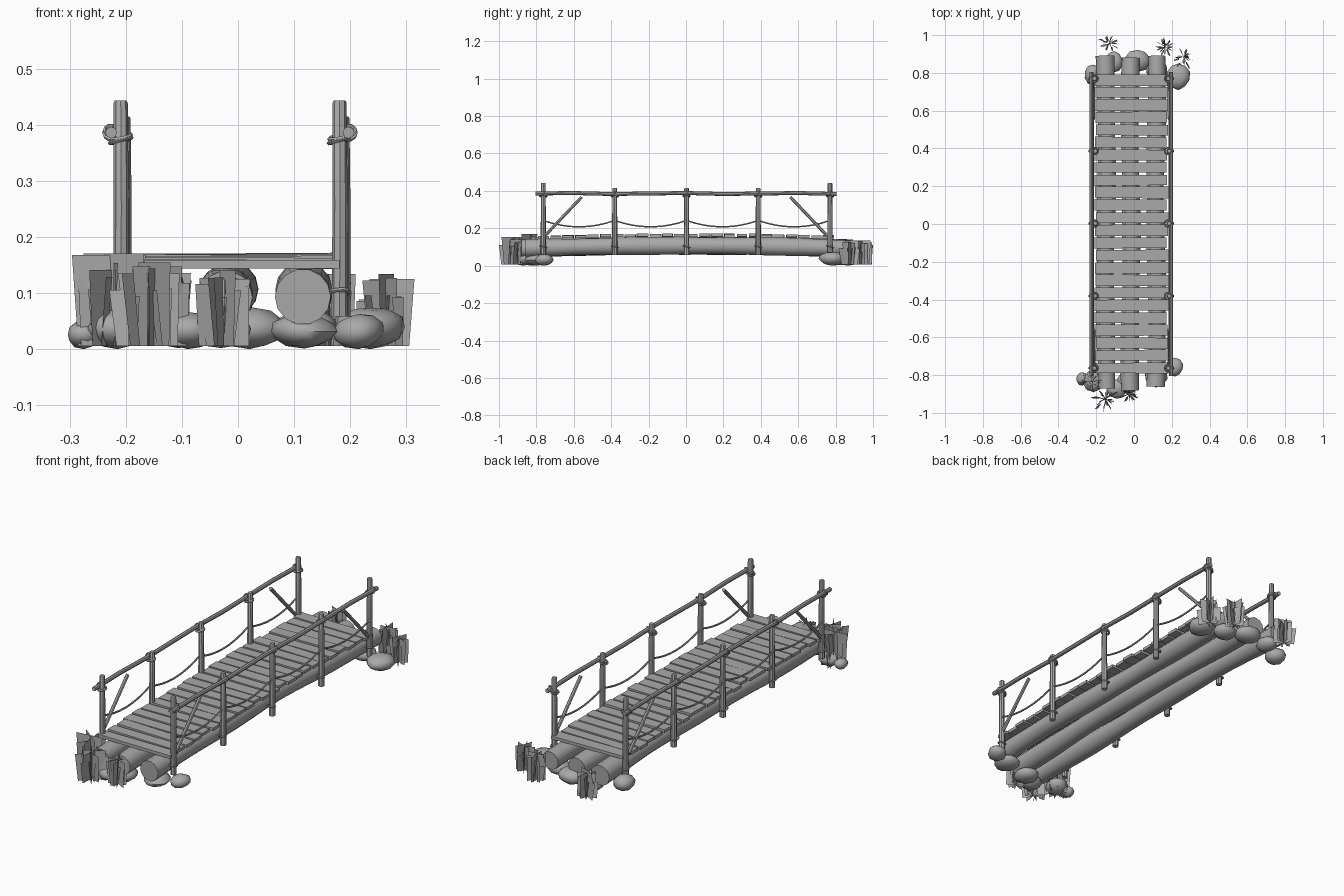
import bpy, bmesh, math, random
from mathutils import Vector, Matrix, noise

if "Cube" in bpy.data.objects:
    bpy.data.objects.remove(bpy.data.objects["Cube"])

random.seed(7)
mat = bpy.data.materials.new("weathered grey")
mat.diffuse_color = (0.4, 0.4, 0.4, 1)
mat.use_nodes = True
mat.node_tree.nodes["Principled BSDF"].inputs["Base Color"].default_value = mat.diffuse_color


def finish(name, bm, smooth=True):
    me = bpy.data.meshes.new(name)
    bm.to_mesh(me)
    bm.free()
    ob = bpy.data.objects.new(name, me)
    bpy.context.collection.objects.link(ob)
    me.materials.append(mat)
    if smooth:
        bpy.ops.object.select_all(action='DESELECT')
        ob.select_set(True)
        bpy.context.view_layer.objects.active = ob
        bpy.ops.object.shade_smooth_by_angle(angle=math.radians(40))
    return ob


def tube(bm, pts, radii, sides, closed=False):
    """Sweep a round section along a list of points."""
    pts = [Vector(p) for p in pts]
    n, rings = len(pts), []
    for i, p in enumerate(pts):
        a = pts[i - 1] if (closed or i > 0) else p
        b = pts[(i + 1) % n] if (closed or i < n - 1) else p
        d = (b - a).normalized()
        ref = Vector((0, 0, 1)) if abs(d.z) < 0.9 else Vector((0, 1, 0))
        u = d.cross(ref).normalized()
        v = u.cross(d)
        r = radii[i] if isinstance(radii, list) else radii
        rings.append([bm.verts.new(p + r * (math.cos(t) * u + math.sin(t) * v))
                      for t in (2 * math.pi * k / sides for k in range(sides))])
    for i in range(n if closed else n - 1):
        A, B = rings[i], rings[(i + 1) % n]
        for k in range(sides):
            bm.faces.new((A[k], A[(k + 1) % sides], B[(k + 1) % sides], B[k]))
    if not closed:
        bm.faces.new(rings[0])
        bm.faces.new(rings[-1])
    bmesh.ops.recalc_face_normals(bm, faces=bm.faces)


def arch(y):
    return 0.012 * (1 - (y / 0.8) ** 2)


# three long support logs, slightly bowed and knotty
for i, (x, y0, y1) in enumerate([(-0.148, -0.87, 0.89), (-0.018, -0.88, 0.88), (0.117, -0.86, 0.89)]):
    bm = bmesh.new()
    pts, rad = [], []
    for k in range(15):
        y = y0 + (y1 - y0) * k / 14
        pts.append((x + 0.005 * math.sin(5 * y + 2 * i), y, 0.095 + arch(y)))
        rad.append(0.047 + 0.003 * math.sin(9 * y + 1.7 * i))
    tube(bm, pts, rad, 14)
    finish("support_log", bm)

# deck planks with tapered, irregular edges
bm = bmesh.new()
N, STEP = 24, 0.0663
for k in range(N):
    y = -0.762 + STEP * k
    z = 0.151 + arch(y) + random.uniform(-0.002, 0.002)
    xl, xr = -0.206 + random.uniform(-0.008, 0.006), 0.178 + random.uniform(-0.006, 0.008)
    e = [random.uniform(0.026, 0.0325) for _ in range(4)]
    sec = [(xl, y - e[0]), (xr, y - e[1]), (xr, y + e[2]), (xl, y + e[3])]
    tilt = random.uniform(-0.003, 0.003)
    lo = [bm.verts.new((a, b, z - 0.0075 + (tilt if a > 0 else -tilt))) for a, b in sec]
    hi = [bm.verts.new((a, b, z + 0.0075 + (tilt if a > 0 else -tilt))) for a, b in sec]
    bm.faces.new(lo[::-1])
    bm.faces.new(hi)
    for j in range(4):
        bm.faces.new((lo[j], lo[(j + 1) % 4], hi[(j + 1) % 4], hi[j]))
finish("deck_planks", bm, False)

# railings on both sides
POSTS = [-0.763, -0.381, 0.003, 0.386, 0.77]
for side, px, rx in (("left", -0.209, -0.226), ("right", 0.181, 0.197)):
    out = -1 if px < 0 else 1
    bm = bmesh.new()
    for y in POSTS:
        end = abs(y) > 0.7
        top = 0.443 if end else 0.415
        x = px if end else px + 0.005
        tube(bm, [(x, y, 0.058), (x + 0.001, y, 0.25), (x, y, top - 0.004), (x, y, top)],
             [0.0145, 0.0135, 0.0125, 0.0105], 8)
    finish(side + "_posts", bm)

    bm = bmesh.new()
    tube(bm, [(rx, -0.805 + 1.61 * k / 8, 0.386 + 0.003 * math.sin(2.1 * k)) for k in range(9)],
         0.0105, 8)
    finish(side + "_handrail", bm)

    # diagonal braces
    bm = bmesh.new()
    for s in (-1, 1):
        tube(bm, [(px + 0.004 * out, s * 0.75, 0.165), (px + 0.004 * out, s * 0.558, 0.367)], 0.0085, 7)
    finish(side + "_braces", bm)

    # sagging rope between posts
    bm = bmesh.new()
    pts = []
    for a, b in zip(POSTS, POSTS[1:]):
        for k in range(8):
            t = k / 8
            pts.append((px + 0.006 * out, a + (b - a) * t, 0.242 - 0.034 * 4 * t * (1 - t)))
    pts.append((px + 0.006 * out, POSTS[-1], 0.242))
    tube(bm, pts, 0.0045, 6)
    finish(side + "_rope", bm)

    # rope lashings round the posts
    bm = bmesh.new()
    for y in POSTS:
        for z, wrap in ((0.372, 0.019), (0.378, 0.018), (0.101, 0.0175)):
            tube(bm, [(px + wrap * math.cos(t), y + wrap * math.sin(t), z + 0.005 * math.sin(t + z * 900))
                      for t in (2 * math.pi * k / 10 for k in range(10))], 0.004, 5, True)
        # loop over the handrail
        tube(bm, [(rx + 0.013 * math.cos(t), y + 0.008 * math.sin(t), 0.386 + 0.013 * math.sin(t))
                  for t in (2 * math.pi * k / 10 for k in range(10))], 0.0035, 5, True)
    finish(side + "_lashings", bm)

# foundation stones: x, y, half sizes
STONES = [(0.215, -0.757, 0.045, 0.048, 0.031), (0.118, -0.80, 0.062, 0.065, 0.03),
          (-0.03, -0.835, 0.06, 0.06, 0.035), (-0.09, -0.87, 0.055, 0.05, 0.033),
          (-0.215, -0.83, 0.055, 0.06, 0.036), (-0.275, -0.82, 0.03, 0.035, 0.025),
          (0.235, 0.78, 0.06, 0.07, 0.038), (0.12, 0.82, 0.055, 0.055, 0.035),
          (0.02, 0.865, 0.07, 0.06, 0.036), (-0.105, 0.86, 0.045, 0.055, 0.034),
          (-0.215, 0.79, 0.048, 0.055, 0.038)]
for x, y, a, b, c in STONES:
    bm = bmesh.new()
    bmesh.ops.create_icosphere(bm, subdivisions=2, radius=1)
    for v in bm.verts:
        n = noise.noise(v.co * 0.9 + Vector((x * 40, y * 40, 0)))
        v.co *= 1 + 0.14 * n
        v.co = Vector((x + a * v.co.x, y + b * v.co.y, max(0.0, c + 0.001 + c * v.co.z)))
    finish("stone", bm)


# grass clumps: crossed upright cards and narrow leaning blades
def blade(bm, c, ang, off, w, h, lean, skew):
    d = Vector((math.cos(ang), math.sin(ang), 0))
    n = Vector((-d.y, d.x, 0))
    base = Vector((c[0], c[1], 0.006)) + d * off
    up = Vector((0, 0, h)) + n * lean + d * skew
    bm.faces.new([bm.verts.new(p) for p in (base - d * w * 0.42, base + d * w * 0.42,
                                            base + up + d * w * 0.5, base + up - d * w * 0.5)])


CLUMPS = [(-0.225, -0.835, 0.165, 0.08), (-0.15, -0.925, 0.155, 0.068), (-0.025, -0.90, 0.135, 0.058),
          (-0.13, 0.945, 0.13, 0.052), (0.165, 0.925, 0.13, 0.055), (0.265, 0.87, 0.13, 0.053)]
for x, y, h, r in CLUMPS:
    bm = bmesh.new()
    a0 = random.uniform(0, 0.6)
    for k in range(4):
        blade(bm, (x, y), a0 + k * math.pi / 4, random.uniform(-0.008, 0.008), r * random.uniform(1.4, 1.8),
              h * random.uniform(0.8, 1), random.uniform(-0.006, 0.006), random.uniform(-0.005, 0.005))
    for k in range(12):
        blade(bm, (x, y), a0 + k * math.pi / 6 + random.uniform(-0.2, 0.2), r * random.uniform(0.3, 0.8),
              random.uniform(0.02, 0.04), h * random.uniform(0.55, 0.9),
              random.uniform(-0.012, 0.012), random.uniform(-0.01, 0.012))
    finish("grass_clump", bm, False)

# stretch the grass to the full overall length
ys = [v.co.y for o in bpy.data.objects if o.name.startswith("grass") for v in o.data.vertices]
for o in bpy.data.objects:
    if o.name.startswith("grass"):
        front = o.data.vertices[0].co.y < 0
        shift = (-1 - min(ys)) if front else (1 - max(ys))
        o.data.transform(Matrix.Translation((0, shift, 0)))
